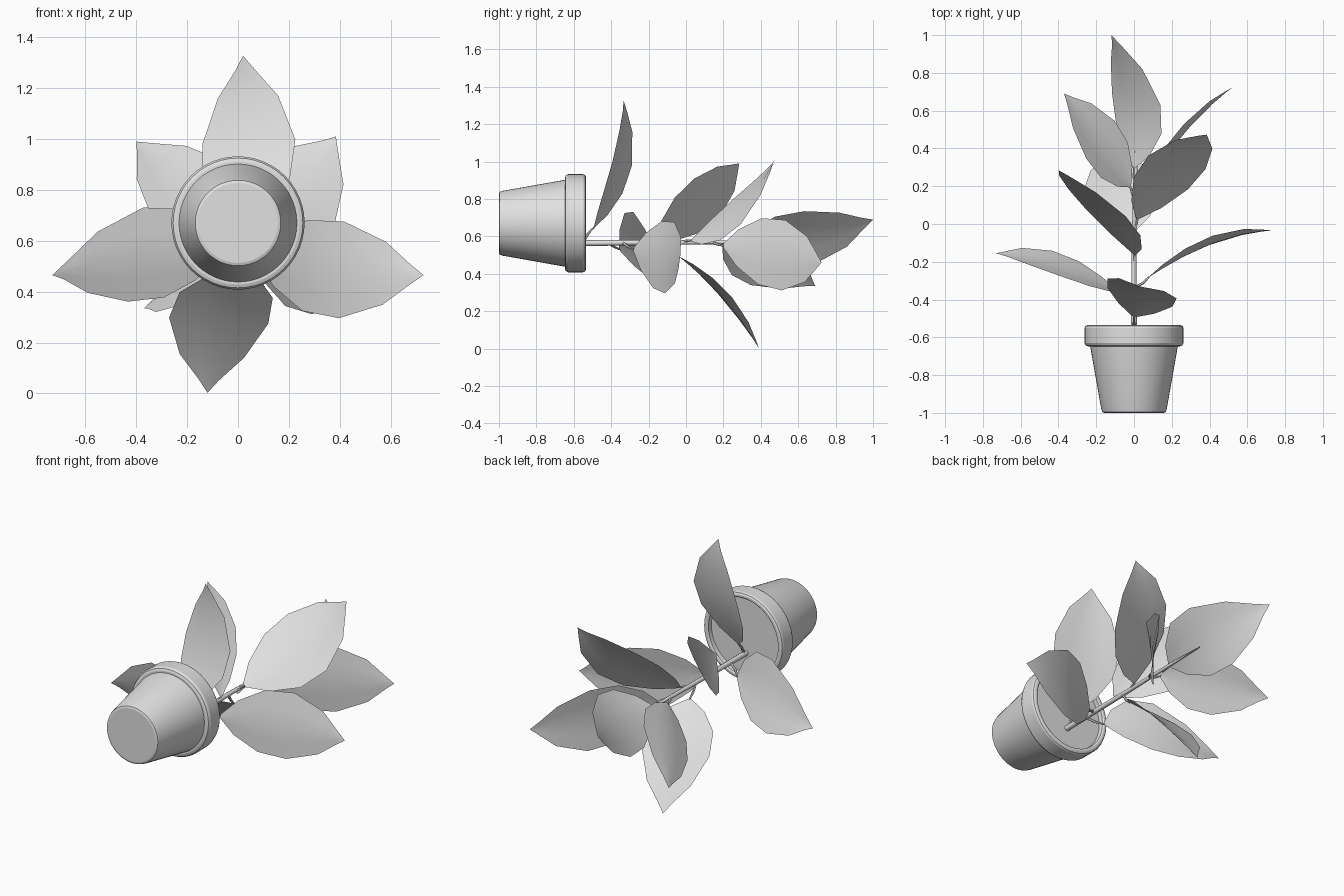
import bpy, bmesh, math
from mathutils import Vector

if "Cube" in bpy.data.objects:
    bpy.data.objects.remove(bpy.data.objects["Cube"])

POT_Z = 0.67      # height of the pot axis
STEM_Z = 0.568    # height of the stem axis

grey = bpy.data.materials.new("plain_grey")
grey.diffuse_color = (0.75, 0.75, 0.75, 1)
grey.use_nodes = True
grey.node_tree.nodes["Principled BSDF"].inputs["Base Color"].default_value = grey.diffuse_color


def finish(name, bm, angle=35):
    me = bpy.data.meshes.new(name)
    bm.to_mesh(me)
    bm.free()
    ob = bpy.data.objects.new(name, me)
    bpy.context.collection.objects.link(ob)
    me.materials.append(grey)
    bpy.ops.object.select_all(action='DESELECT')
    ob.select_set(True)
    bpy.context.view_layer.objects.active = ob
    bpy.ops.object.shade_smooth_by_angle(angle=math.radians(angle))
    return ob


def lathe(name, profile, z, n=48):
    """Revolve (radius, y) points about a y-parallel axis; ends are capped."""
    bm = bmesh.new()
    rings = []
    for r, y in profile:
        rings.append([bm.verts.new((r * math.cos(2 * math.pi * i / n), y,
                                    z + r * math.sin(2 * math.pi * i / n)))
                      for i in range(n)])
    for a, b in zip(rings, rings[1:]):
        for i in range(n):
            j = (i + 1) % n
            bm.faces.new((a[i], b[i], b[j], a[j]))
    bm.faces.new(rings[0])
    bm.faces.new(rings[-1][::-1])
    bmesh.ops.recalc_face_normals(bm, faces=bm.faces)
    return finish(name, bm, 18)


def tube(name, path, radii, n=8):
    """Tapered tube through the path points."""
    bm = bmesh.new()
    pts = [Vector(p) for p in path]
    rings = []
    d = (pts[-1] - pts[0]).normalized()
    u = d.orthogonal().normalized()
    v = d.cross(u)
    for p, r in zip(pts, radii):
        rings.append([bm.verts.new(p + r * (u * math.cos(2 * math.pi * i / n)
                                            + v * math.sin(2 * math.pi * i / n)))
                      for i in range(n)])
    for a, b in zip(rings, rings[1:]):
        for i in range(n):
            j = (i + 1) % n
            bm.faces.new((a[i], a[j], b[j], b[i]))
    bm.faces.new(rings[0][::-1])
    bm.faces.new(rings[-1])
    return finish(name, bm, 50)


# Pot lying on its side, with a thick rounded rim
lathe("pot", [(0.157, -1.0), (0.168, -0.996), (0.173, -0.982), (0.232, -0.648),
              (0.242, -0.648), (0.255, -0.643), (0.262, -0.63), (0.262, -0.55),
              (0.258, -0.54), (0.248, -0.535), (0.238, -0.535), (0.23, -0.54),
              (0.227, -0.57)], POT_Z)
lathe("soil", [(0.228, -0.575), (0.228, -0.565)], POT_Z)

# Main stem, tapering to a pointed bud
tube("stem", [(0, -0.58, STEM_Z - 0.005), (0, -0.1, STEM_Z), (0.01, 0.33, STEM_Z),
              (0.012, 0.57, STEM_Z - 0.002)],
     [0.016, 0.013, 0.009, 0.002])

# Leaf outline: position along the midrib, share of the full half width
OUTLINE = [(0, 0.06), (0.1, 0.52), (0.28, 0.94), (0.5, 1.0),
           (0.76, 0.65), (0.92, 0.2), (1, 0.0)]


def leaf(name, base, mid, tip, half):
    """Curved sheet: midrib through base, mid and tip; half = vector to one edge."""
    base, mid, tip, half = map(Vector, (base, mid, tip, half))
    ctrl = 2 * mid - 0.5 * (base + tip)
    up = (tip - base).cross(half).normalized()
    if up.y < 0:
        up, half = -up, -half
    bm = bmesh.new()
    rows = []
    for t, w in OUTLINE:
        c = (1 - t) ** 2 * base + 2 * t * (1 - t) * ctrl + t * t * tip
        if w == 0:
            rows.append([bm.verts.new(c)])
            continue
        rows.append([bm.verts.new(c + half * w * s + up * 0.018 * w * (abs(s) - 0.5))
                     for s in (-1, -0.5, 0, 0.5, 1)])
    for a, b in zip(rows, rows[1:]):
        for i in range(4):
            if len(b) == 1:
                bm.faces.new((a[i], b[0], a[i + 1]))
            else:
                bm.faces.new((a[i], b[i], b[i + 1], a[i + 1]))
    bm.normal_update()
    if sum((f.normal * f.calc_area() for f in bm.faces), Vector()).dot(up) < 0:
        bmesh.ops.reverse_faces(bm, faces=bm.faces)
    finish(name, bm)
    # Leaf stalk joining the stem
    root = Vector((0, base.y - 0.06, STEM_Z))
    tube(name + "_stalk", [root, root.lerp(base, 0.6) + Vector((0, -0.008, 0)), base],
         [0.008, 0.007, 0.005], 6)


# name, base, middle, tip, half width vector
LEAVES = [
    ("leaf_up", (0, -0.49, 0.65), (0.04, -0.35, 0.99), (0.02, -0.334, 1.328), (0.183, -0.052, 0.01)),
    ("leaf_down", (0, -0.035, 0.49), (-0.075, 0.2, 0.28), (-0.12, 0.39, 0.002), (0.195, 0.04, -0.012)),
    ("leaf_right", (0.08, -0.28, 0.53), (0.41, -0.095, 0.487), (0.73, -0.035, 0.465), (0.01, 0.025, 0.19)),
    ("leaf_left", (-0.09, -0.355, 0.53), (-0.405, -0.22, 0.543), (-0.73, -0.155, 0.465), (0.03, -0.07, 0.185)),
    ("leaf_upper_right", (0.02, 0.03, 0.58), (0.23, 0.32, 0.785), (0.385, 0.473, 1.01), (0.152, -0.035, -0.115)),
    ("leaf_upper_left", (0, -0.16, 0.58), (-0.2, 0.105, 0.81), (-0.4, 0.285, 0.99), (0.15, -0.07, 0.1)),
    ("leaf_far", (0, 0.3, 0.57), (0.005, 0.66, 0.6), (-0.12, 1.0, 0.69), (0.128, -0.03, 0.14)),
    ("leaf_lower_left", (-0.02, 0.2, 0.56), (-0.185, 0.445, 0.465), (-0.37, 0.69, 0.335), (0.075, 0.1, 0.12)),
    ("leaf_lower_right", (0.05, 0.2, 0.55), (0.285, 0.515, 0.5), (0.525, 0.725, 0.46), (-0.012, 0.01, 0.188)),
]
for args in LEAVES:
    leaf(*args)
